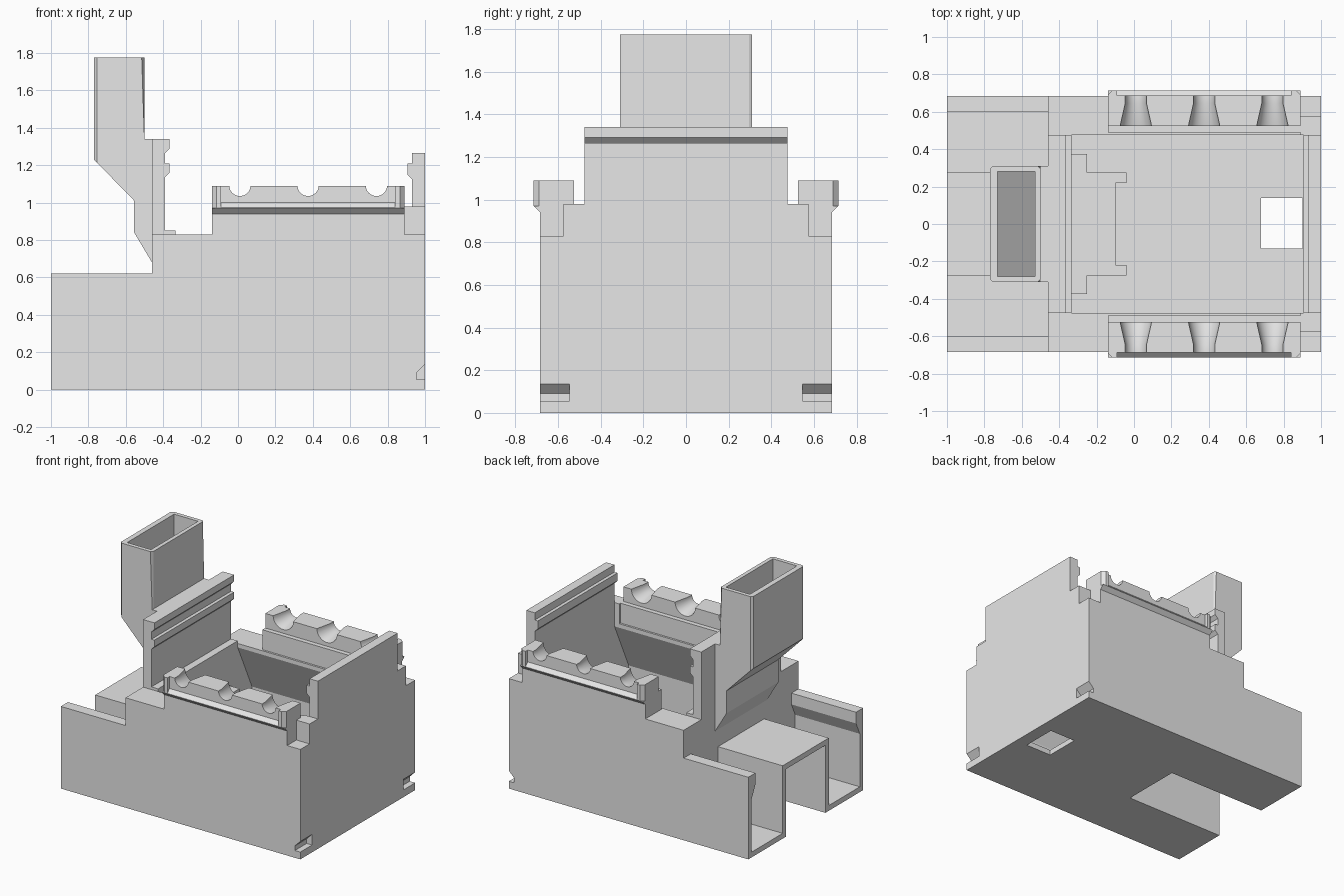
import bpy, bmesh, math
from mathutils import Vector

if "Cube" in bpy.data.objects:
    bpy.data.objects.remove(bpy.data.objects["Cube"])

grey = bpy.data.materials.new("plain grey")
grey.use_nodes = True
grey.diffuse_color = (0.8, 0.8, 0.8, 1)
grey.node_tree.nodes["Principled BSDF"].inputs["Base Color"].default_value = (0.8, 0.8, 0.8, 1)


def finish(name, bm):
    bmesh.ops.recalc_face_normals(bm, faces=bm.faces)
    mesh = bpy.data.meshes.new(name)
    bm.to_mesh(mesh)
    bm.free()
    mesh.materials.append(grey)
    ob = bpy.data.objects.new(name, mesh)
    bpy.context.collection.objects.link(ob)
    return ob


def prism(name, axis, profile, lo, hi, bevel=0):
    """Extrude a 2D profile: x takes (y,z), y takes (x,z), z takes (x,y)."""
    place = {"x": lambda a, b, t: (t, a, b),
             "y": lambda a, b, t: (a, t, b),
             "z": lambda a, b, t: (a, b, t)}[axis]
    bm = bmesh.new()
    face = bm.faces.new([bm.verts.new(place(a, b, lo)) for a, b in profile])
    new = bmesh.ops.extrude_face_region(bm, geom=[face])["geom"]
    shift = Vector(place(0, 0, hi - lo))
    bmesh.ops.translate(bm, vec=shift, verts=[v for v in new if isinstance(v, bmesh.types.BMVert)])
    if bevel:
        tall = [e for e in bm.edges
                if abs(e.verts[0].co.z - e.verts[1].co.z) > 0.4
                and abs(e.verts[0].co.x - e.verts[1].co.x) < 0.001
                and e.verts[0].co.x < -0.48]
        bmesh.ops.bevel(bm, geom=tall, offset=bevel, segments=1, affect="EDGES")
    return finish(name, bm)


def box(name, x, y, z):
    return prism(name, "z", [(x[0], y[0]), (x[1], y[0]), (x[1], y[1]), (x[0], y[1])], *z)


def cut(target, *cutters):
    bpy.context.view_layer.objects.active = target
    for c in cutters:
        mod = target.modifiers.new("cut", "BOOLEAN")
        mod.operation, mod.solver, mod.object = "DIFFERENCE", "EXACT", c
        bpy.ops.object.modifier_apply(modifier=mod.name)
        bpy.data.objects.remove(c)


def side(s, points):
    return [(s * y, z) for y, z in points]


def span(s, a, b):
    return sorted((s * a, s * b))


def tunnel_cutter():
    return box("tunnel_cutter", (-1.1, -0.16), (-0.235, 0.235), (-0.1, 0.51))


def notch_cutter(s):
    return prism("notch_cutter", "y", [(0.955, 0.055), (1.1, 0.055), (1.1, 0.235), (0.955, 0.09)],
                 *span(s, 0.545, 0.8))


def scallop_cutter(x, s):
    # Lathed funnel lying along y
    bm = bmesh.new()
    rings = []
    for y, r in ((0.8, 0.057), (0.645, 0.057), (0.5, 0.09)):
        rings.append([bm.verts.new((x + r * math.cos(i * math.tau / 32), s * y,
                                    1.092 + r * math.sin(i * math.tau / 32))) for i in range(32)])
    for a, b in zip(rings, rings[1:]):
        for i in range(32):
            bm.faces.new((a[i], a[i - 1], b[i - 1], b[i]))
    bm.faces.new(rings[0])
    bm.faces.new(rings[-1])
    return finish("scallop_cutter", bm)


# Floor with tunnel slot and outlet hole
floor = box("floor", (-1, 0.95), (-0.65, 0.65), (0, 0.04))
cut(floor, tunnel_cutter(), box("outlet_cutter", (0.68, 0.9), (-0.13, 0.14), (-0.1, 0.2)))

# Central tunnel and the partition it passes through
tunnel = box("tunnel", (-1, -0.1), (-0.275, 0.275), (0, 0.55))
cut(tunnel, tunnel_cutter())
partition = box("partition", (-0.46, -0.335), (-0.645, 0.645), (0.02, 0.83))
cut(partition, tunnel_cutter())

# End wall with an inner catch ridge
end_wall = prism("end_wall", "y", [(1, 0), (1, 1.265), (0.93, 1.265), (0.93, 1.21), (0.905, 1.21),
                                   (0.905, 1.15), (0.93, 1.125), (0.93, 0)], -0.475, 0.475)

# Tall plate with two catch ridges and a foot
ridge_plate = prism("ridge_plate", "y", [(-0.46, 0.8), (-0.46, 1.34), (-0.365, 1.34), (-0.365, 1.29),
                                         (-0.39, 1.265), (-0.39, 1.21), (-0.365, 1.21), (-0.365, 1.16),
                                         (-0.39, 1.135), (-0.39, 0.85), (-0.335, 0.85), (-0.335, 0.8)],
                    -0.475, 0.475)

# Hollow chute
chute = prism("chute", "y", [(-0.77, 1.775), (-0.5, 1.775), (-0.5, 1.34), (-0.46, 1.34), (-0.46, 0.68),
                             (-0.555, 0.84), (-0.555, 1.01), (-0.77, 1.23)], -0.31, 0.31, bevel=0.015)
cut(chute, prism("chute_cutter", "y", [(-0.73, 1.9), (-0.53, 1.9), (-0.53, 1.2), (-0.48, 1.1),
                                       (-0.48, 0.86), (-0.515, 0.86), (-0.515, 1.03), (-0.73, 1.25)],
                 -0.28, 0.28))

for s, tag in ((1, "back"), (-1, "front")):
    # Outer walls, thickened inward at the top by a sloped overhang
    prism(tag + "_low_wall", "x", side(s, [(0.685, 0), (0.685, 0.62), (0.6, 0.62), (0.6, 0.535),
                                           (0.645, 0.44), (0.645, 0)]), -1, -0.46)
    wall = prism(tag + "_wall", "x", side(s, [(0.685, 0), (0.685, 0.83), (0.475, 0.83), (0.475, 0.8),
                                              (0.645, 0.44), (0.645, 0)]), -0.46, 0.93)
    corner = box(tag + "_corner", (0.93, 1), span(s, 0.475, 0.685), (0, 0.83))
    cut(corner, notch_cutter(s))
    box(tag + "_shoulder", (0.89, 1), span(s, 0.475, 0.575), (0.83, 0.98))
    box(tag + "_rail_base", (-0.14, 0.89), span(s, 0.49, 0.685), (0.83, 0.98))
    box(tag + "_bracket", (-0.335, -0.25), span(s, 0.275, 0.375), (0.04, 0.55))
    box(tag + "_tunnel_lug", (-0.1, -0.04), span(s, 0.22, 0.275), (0.04, 0.55))

    # Scalloped rail with recessed outer face
    prism(tag + "_rail_lip", "x", side(s, [(0.685, 0.94), (0.715, 0.97), (0.685, 0.97)]), -0.14, 0.89)
    rail = prism(tag + "_rail", "z", side(s, [])
                 + [(x, s * y) for x, y in ((-0.14, 0.525), (0.89, 0.525), (0.89, 0.69), (0.865, 0.715),
                                            (-0.115, 0.715), (-0.14, 0.69))], 0.97, 1.09)
    cut(rail, prism("recess_cutter", "x", side(s, [(0.688, 1.2), (0.688, 1.0), (0.716, 0.972),
                                                   (0.8, 0.972), (0.8, 1.2)]), -0.09, 0.84),
        *[scallop_cutter(x, s) for x in (0.01, 0.375, 0.74)])
    bpy.ops.object.select_all(action="DESELECT")
    rail.select_set(True)
    bpy.ops.object.shade_smooth_by_angle(angle=math.radians(25))
